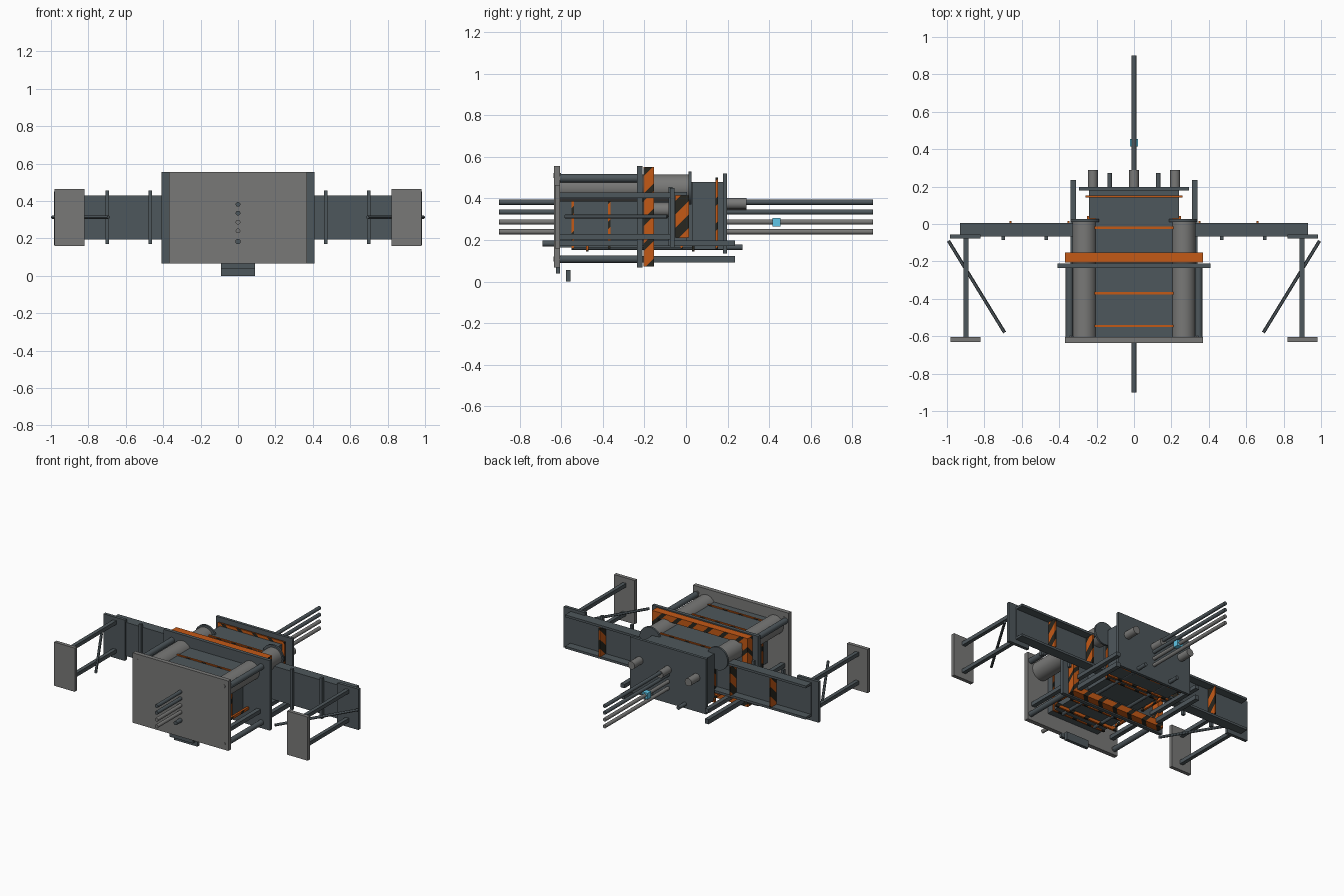
import bpy, bmesh, math
from mathutils import Vector

if "Cube" in bpy.data.objects:
    bpy.data.objects.remove(bpy.data.objects["Cube"], do_unlink=True)


def material(name, rgb):
    m = bpy.data.materials.new(name)
    m.use_nodes = True
    m.diffuse_color = (*rgb, 1)
    m.node_tree.nodes["Principled BSDF"].inputs["Base Color"].default_value = (*rgb, 1)
    return m


STEEL = material("dark steel", (0.076, 0.095, 0.106))
GREY = material("warm grey", (0.19, 0.19, 0.185))
ORANGE = material("orange", (0.55, 0.10, 0.008))
BLACK = material("stripe black", (0.022, 0.02, 0.014))
BLUE = material("light blue", (0.12, 0.58, 0.82))


def finish(name, bm, mats, smooth=False):
    mesh = bpy.data.meshes.new(name)
    bm.to_mesh(mesh)
    bm.free()
    for m in mats:
        mesh.materials.append(m)
    ob = bpy.data.objects.new(name, mesh)
    bpy.context.collection.objects.link(ob)
    if smooth:
        bpy.ops.object.select_all(action="DESELECT")
        ob.select_set(True)
        bpy.context.view_layer.objects.active = ob
        bpy.ops.object.shade_smooth_by_angle()
    return ob


def block(x, y, z):
    """Box mesh from its (low, high) range on each axis."""
    bm = bmesh.new()
    bmesh.ops.create_cube(bm, size=1)
    for v in bm.verts:
        v.co = [r[0] + (c + 0.5) * (r[1] - r[0]) for c, r in zip(v.co, (x, y, z))]
    return bm


def box(name, x, y, z, mat):
    return finish(name, block(x, y, z), [mat])


def striped_box(name, x, y, z, dark=0.3, period=0.12):
    """Orange box whose upright faces are cut into diagonal black stripes."""
    bm = block(x, y, z)
    across = Vector((1, -1, 1))
    reach = [v.co.dot(across) for v in bm.verts]
    for n in range(math.floor(min(reach) / period), math.ceil(max(reach) / period) + 1):
        for d in (n * period, (n + dark) * period):
            bmesh.ops.bisect_plane(bm, geom=bm.verts[:] + bm.edges[:] + bm.faces[:],
                                   plane_co=across * d / 3, plane_no=across)
    bm.normal_update()
    for f in bm.faces:
        d = f.calc_center_median().dot(across) / period
        f.material_index = int(d % 1 < dark and f.normal.z < 0.9)
    return finish(name, bm, [ORANGE, BLACK])


def rod(name, a, b, r, mat, sides=24):
    """Round bar between two points."""
    a, b = Vector(a), Vector(b)
    bm = bmesh.new()
    bmesh.ops.create_cone(bm, cap_ends=True, segments=sides, radius1=r, radius2=r,
                          depth=(b - a).length)
    turn = (b - a).to_track_quat("Z", "Y")
    for v in bm.verts:
        v.co = turn @ v.co + (a + b) / 2
    return finish(name, bm, [mat], True)


def ring(name, w, y, z, t):
    """Upright striped frame around the y axis."""
    for s, side in ((1, "left"), (-1, "right")):
        striped_box(f"{name}_{side}", sorted((s * w, s * (w - t))), y, z)
    inner = (t - w, w - t)
    striped_box(name + "_top", inner, y, (z[1] - t, z[1]))
    striped_box(name + "_bottom", inner, y, (z[0], z[0] + t))


# Plates
box("front_plate", (-0.37, 0.37), (-0.635, -0.605), (0.067, 0.555), GREY)
box("middle_plate", (-0.41, 0.41), (-0.235, -0.21), (0.067, 0.555), STEEL)
box("back_plate", (-0.295, 0.295), (0.178, 0.198), (0.135, 0.52), STEEL)

# Central housing with its striped bands and frame
box("main_housing", (-0.205, 0.205), (-0.605, 0.03), (0.165, 0.48), STEEL)
box("rear_housing", (-0.24, 0.24), (0.03, 0.178), (0.155, 0.48), STEEL)
for i, y in enumerate((-0.545, -0.37, -0.02)):
    ring(f"housing_band_{i}", 0.212, (y - 0.006, y + 0.006), (0.158, 0.487), 0.02)
ring("rear_band", 0.26, (0.143, 0.153), (0.155, 0.5), 0.03)
ring("middle_frame", 0.37, (-0.205, -0.153), (0.072, 0.55), 0.045)
for i, y in enumerate((-0.475, 0.035)):
    striped_box(f"floor_frame_end_{i}", (-0.25, 0.25), (y - 0.007, y + 0.007), (0.145, 0.172))

# Parts found on both sides
for s, side in ((1, "left"), (-1, "right")):
    def X(a, b):
        return sorted((s * a, s * b))

    # Drums, rails and pins of the body
    rod(f"drum_{side}", (s * 0.265, -0.605, 0.45), (s * 0.265, 0.015, 0.45), 0.065, GREY, 40)
    rod(f"drum_cap_{side}", (s * 0.26, 0.012, 0.45), (s * 0.26, 0.026, 0.45), 0.08, STEEL, 40)
    rod(f"small_drum_{side}", (s * 0.265, -0.16, 0.345), (s * 0.265, -0.06, 0.345), 0.035, GREY)
    rod(f"upper_tie_{side}", (s * 0.345, -0.605, 0.497), (s * 0.345, -0.22, 0.497), 0.02, STEEL)
    rod(f"lower_tie_{side}", (s * 0.345, -0.605, 0.108), (s * 0.345, -0.22, 0.108), 0.018, STEEL)
    box(f"lower_rail_{side}", X(0.31, 0.34), (-0.22, 0.235), (0.092, 0.124), STEEL)
    box(f"side_rail_{side}", X(0.31, 0.34), (-0.605, 0.235), (0.17, 0.197), STEEL)
    striped_box(f"floor_frame_side_{side}", X(0.235, 0.25), (-0.468, 0.028), (0.172, 0.19))
    rod(f"rear_pin_{side}", (s * 0.22, 0.19, 0.375), (s * 0.22, 0.29, 0.375), 0.027, GREY)
    rod(f"thin_pin_{side}", (s * 0.13, -0.55, 0.165), (s * 0.13, 0.272, 0.165), 0.013, STEEL)
    for z in (0.108, 0.51):
        rod(f"corner_bolt_{side}_{z}", (s * 0.335, -0.637, z), (s * 0.335, -0.6, z), 0.012, GREY, 12)

    # Channel arm, open to the back, with stiffeners
    box(f"arm_web_{side}", X(0.2, 0.93), (-0.066, -0.05), (0.195, 0.43), STEEL)
    for part, z in (("top", (0.414, 0.43)), ("bottom", (0.195, 0.211))):
        box(f"arm_{part}_flange_{side}", X(0.2, 0.93), (-0.05, 0.006), z, STEEL)
    for x in (0.345, 0.655):
        striped_box(f"arm_rib_{side}_{x}", X(x, x + 0.01), (-0.05, 0.015), (0.211, 0.414), 0.5, 0.13)
    for x in (0.47, 0.70):
        box(f"arm_strip_{side}_{x}", X(x - 0.009, x + 0.009), (-0.085, -0.064), (0.17, 0.455), STEEL)
    box(f"arm_end_plate_{side}", X(0.82, 0.985), (-0.078, -0.056), (0.165, 0.45), STEEL)

    # Outrigger: two struts, brace and pad
    for part, z in (("upper", 0.415), ("lower", 0.215)):
        box(f"{part}_strut_{side}", X(0.886, 0.912), (-0.606, -0.07), (z - 0.013, z + 0.013), STEEL)
    rod(f"brace_{side}", (s * 0.692, -0.58, 0.313), (s * 0.992, -0.09, 0.313), 0.009, STEEL, 12)
    box(f"pad_{side}", X(0.82, 0.98), (-0.63, -0.605), (0.16, 0.465), GREY)

# Long rods through the middle, the lower two paler, with a collar
for i, z in enumerate((0.24, 0.287, 0.335, 0.382)):
    rod(f"long_rod_{i}", (0, -0.9, z), (0, 0.9, z), 0.0125, GREY if i < 2 else STEEL)
rod("short_rod", (0, -0.69, 0.183), (0, -0.6, 0.183), 0.014, STEEL)
rod("rear_center_pin", (0, 0.19, 0.37), (0, 0.29, 0.37), 0.026, GREY)
box("collar", (-0.022, 0.022), (0.415, 0.455), (0.265, 0.307), BLUE)

# Step under the front plate
box("step_bracket", (-0.09, 0.09), (-0.625, -0.605), (0.04, 0.07), STEEL)
box("step", (-0.09, 0.09), (-0.577, -0.555), (0.0, 0.055), STEEL)
